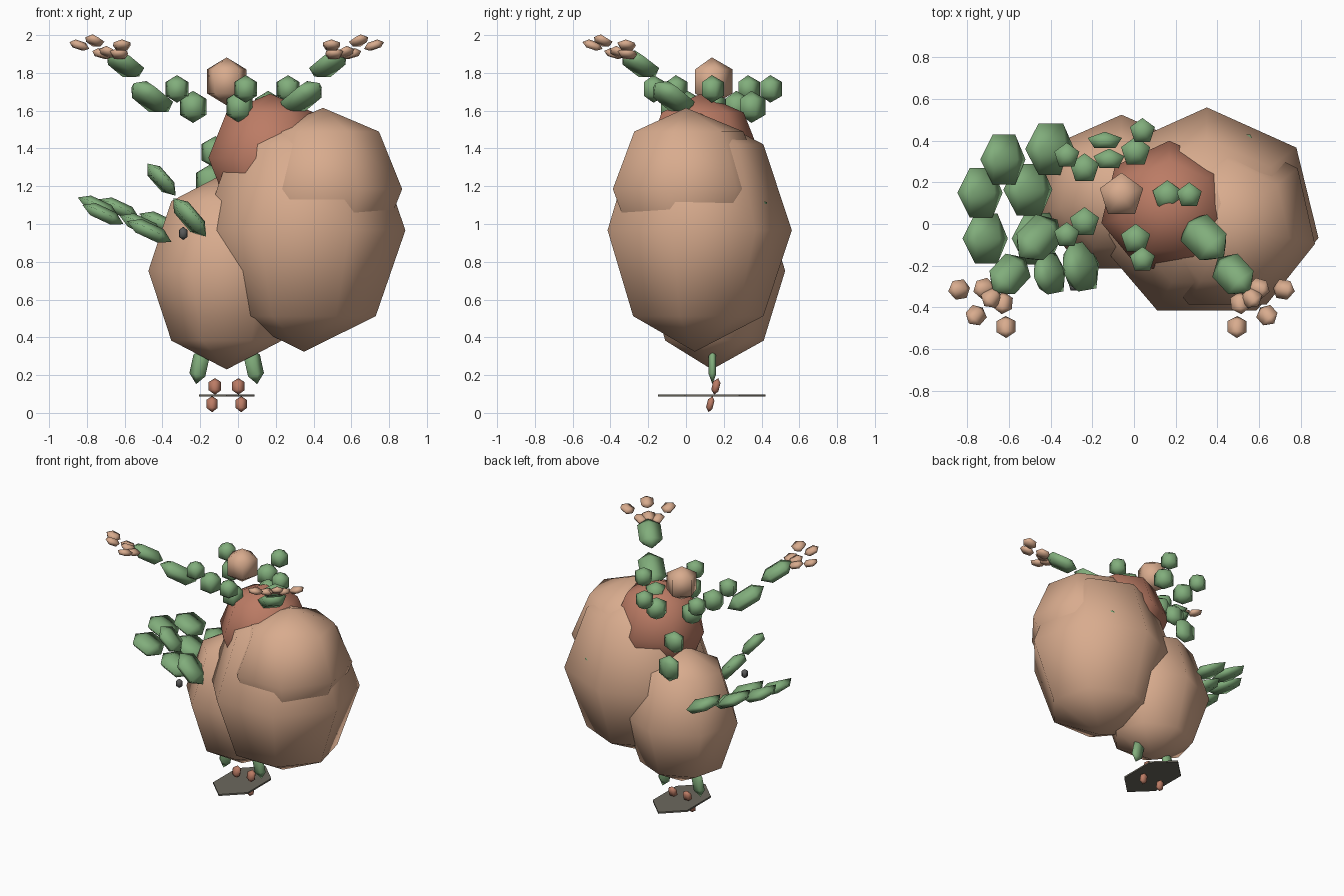
import bpy, bmesh, math
from mathutils import Vector, Matrix

old = bpy.data.objects.get("Cube")
if old:
    bpy.data.objects.remove(old, do_unlink=True)

MID = -0.06  # mirror plane of the paired limbs


def material(name, rgb):
    m = bpy.data.materials.new(name)
    m.use_nodes = True
    m.diffuse_color = (*rgb, 1)
    m.node_tree.nodes["Principled BSDF"].inputs["Base Color"].default_value = (*rgb, 1)
    return m


TAN = material("tan", (0.69, 0.41, 0.27))
RED = material("brick red", (0.50, 0.20, 0.13))
GREEN = material("leaf green", (0.22, 0.42, 0.20))
STONE = material("stone grey", (0.15, 0.14, 0.11))
DARK = material("dark grey", (0.10, 0.10, 0.10))


def finish(name, bm, mat, smooth=True):
    mesh = bpy.data.meshes.new(name)
    for f in bm.faces:
        f.smooth = smooth
    bm.to_mesh(mesh)
    bm.free()
    mesh.materials.append(mat)
    obj = bpy.data.objects.new(name, mesh)
    bpy.context.collection.objects.link(obj)
    return obj


def blob(name, mat, loc, radii, aim=(0, 0, 1), segs=5, rings=3):
    """Faceted ellipsoid, first segment on its +y, pole along aim."""
    bm = bmesh.new()
    bmesh.ops.create_uvsphere(bm, u_segments=segs, v_segments=rings, radius=1)
    # turn so that a corner lies on +y
    corner = max((v.co for v in bm.verts), key=lambda c: c.xy.length)
    turn = Matrix.Rotation(math.pi / 2 - math.atan2(corner.y, corner.x), 4, "Z")
    aim = Vector(aim).normalized()
    rot = Matrix() if aim.z > 0.999 else aim.to_track_quat("Z", "Y").to_matrix().to_4x4()
    bm.transform(Matrix.Translation(loc) @ rot @ Matrix.Diagonal((*radii, 1)) @ turn)
    return finish(name, bm, mat)


def pair(name, mat, loc, radii, aim=(0, 0, 1)):
    blob("right_" + name, mat, loc, radii, aim)
    blob("left_" + name, mat, (2 * MID - loc[0], loc[1], loc[2]), radii,
         (-aim[0], aim[1], aim[2]))


# Large body masses
for name, mat, loc, radii in [
    ("main_body", TAN, (0.35, 0.047, 0.967), (0.55, 0.513, 0.643)),
    ("upper_body", TAN, (0.45, 0, 1.185), (0.43, 0.43, 0.43)),
    ("side_body", TAN, (MID, 0.137, 0.752), (0.425, 0.388, 0.522)),
    ("chest", RED, (0.17, 0.077, 1.35), (0.335, 0.323, 0.34)),
]:
    blob(name, mat, loc, radii, segs=7, rings=4)

# Head and its five-way collar of beads
blob("head", TAN, (MID, 0.137, 1.755), (0.127, 0.127, 0.127))
for i in range(5):
    a = math.tau * i / 5
    for part, r, z, size in (("inner", 0.22, 1.62, 0.085), ("outer", 0.325, 1.715, 0.073)):
        blob(f"collar_{part}_{i}", GREEN,
             (MID + r * math.cos(a), 0.137 + r * math.sin(a), z), (size, size, size))

# Raised arms and fingers
pair("upper_arm", GREEN, (-0.46, -0.07, 1.67), (0.11, 0.065, 0.15), (-0.6, -0.6, 0.5))
pair("raised_forearm", GREEN, (-0.6, -0.245, 1.845), (0.1, 0.055, 0.13), (-0.6, -0.65, 0.5))
wrist = Vector((-0.62, -0.28, 1.87))
for i, tip in enumerate([(-0.84, -0.315, 1.945), (-0.76, -0.44, 1.97), (-0.615, -0.495, 1.945),
                         (-0.72, -0.31, 1.9), (-0.685, -0.355, 1.91), (-0.63, -0.38, 1.9)]):
    pair(f"finger_{i}", TAN, tip, (0.055, 0.028, 0.056), Vector(tip) - wrist)

# Lower arms with a small bead
pair("lower_arm", GREEN, (-0.255, -0.205, 1.035), (0.14, 0.055, 0.135), (-0.17, -0.03, 0.2))
pair("lower_hand", GREEN, (-0.405, -0.24, 1.235), (0.115, 0.048, 0.115), (-0.15, -0.03, 0.17))
pair("bead", DARK, (-0.29, -0.3, 0.95), (0.028, 0.028, 0.035))

# Wing petals in three rows of two
for i, (x0, x1, y0, y1, z0, z1) in enumerate([
        (-0.405, -0.63, 0.36, 0.31, 1.0, 1.08),
        (-0.51, -0.74, 0.165, 0.15, 0.99, 1.09),
        (-0.47, -0.715, -0.07, -0.07, 0.96, 1.05)]):
    pair(f"petal_inner_{i}", GREEN, (x0, y0, z0), (0.15, 0.05, 0.13), (-0.9, 0, 0.42))
    pair(f"petal_outer_{i}", GREEN, (x1, y1, z1), (0.145, 0.045, 0.12), (-0.9, 0, 0.42))

# Back plates
blob("back_plate_upper", GREEN, (-0.12, 0.31, 1.38), (0.09, 0.06, 0.085))
blob("back_plate_lower", GREEN, (-0.14, 0.40, 1.22), (0.1, 0.05, 0.1))

# Legs and feet
pair("leg", GREEN, (-0.2, 0.14, 0.25), (0.024, 0.055, 0.1), (-0.22, 0, -1))
pair("ankle", RED, (-0.122, 0.16, 0.14), (0.04, 0.025, 0.045), (0, 0.25, 1))
pair("foot", RED, (-0.137, 0.13, 0.046), (0.036, 0.022, 0.044), (0, 0.25, 1))

# Standing board
bm = bmesh.new()
bmesh.ops.create_cone(bm, cap_ends=True, segments=6, radius1=1, radius2=1, depth=0.012)
first = max((v.co for v in bm.verts), key=lambda c: c.y)
turn = Matrix.Rotation(math.pi / 2 - math.atan2(first.y, first.x), 4, "Z")
bm.transform(Matrix.Translation((MID, 0.137, 0.092)) @ Matrix.Diagonal((0.17, 0.285, 1, 1)) @ turn)
finish("board", bm, STONE, smooth=False)
